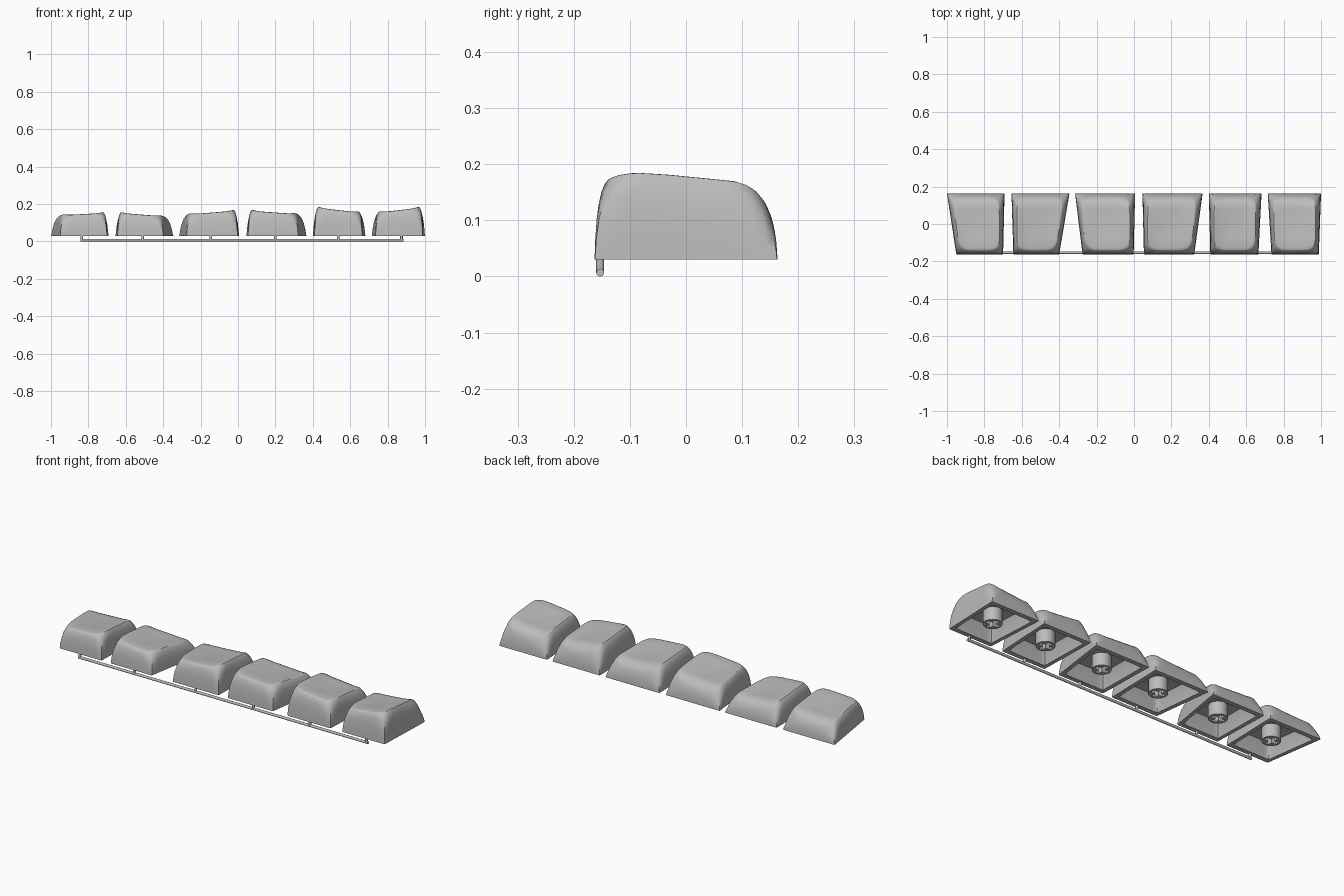
import bpy, bmesh, math
from mathutils import Vector

old = bpy.data.objects.get("Cube")
if old:
    bpy.data.objects.remove(old, do_unlink=True)

grey = bpy.data.materials.new("plain_grey")
grey.use_nodes = True
grey.diffuse_color = (0.5, 0.5, 0.5, 1)
grey.node_tree.nodes["Principled BSDF"].inputs["Base Color"].default_value = (0.5, 0.5, 0.5, 1)

BASE, DEPTH, SIDE = 0.03, 0.163, 16

# Height of the top along y, as the side profile of the tallest cap
PROFILE = [(-.165, .172), (-.145, .179), (-.12, .185), (-.09, .188), (-.03, .184), (.03, .178),
           (.09, .172), (.11, .165), (.125, .155), (.14, .138), (.152, .115), (.165, .09)]


def profile_height(y):
    for (y0, z0), (y1, z1) in zip(PROFILE, PROFILE[1:]):
        if y <= y1:
            return z0 + (z1 - z0) * (y - y0) / (y1 - y0)
    return PROFILE[-1][1]


def rounded_square(n):
    """Points around a unit square whose corners soften as n falls."""
    pts = []
    for side in range(4):
        for i in range(SIDE):
            p = Vector((-1 + 2 * i / SIDE, -1))
            f = (abs(p.x) ** n + abs(p.y) ** n) ** (-1 / n)
            p *= f
            for _ in range(side):
                p = Vector((-p.y, p.x))
            pts.append(p)
    return pts


def finish(ob, angle=35):
    ob.data.materials.clear()
    ob.data.materials.append(grey)
    bpy.ops.object.select_all(action='DESELECT')
    ob.select_set(True)
    bpy.context.view_layer.objects.active = ob
    bpy.ops.object.shade_smooth_by_angle(angle=math.radians(angle))


def make_cap(name, back, front, heights):
    """Hollow cap lofted from a trapezoid base to a dished top."""
    bm = bmesh.new()

    def ring_xy(n, k, scale):
        # k blends from base outline to the smaller top outline
        out = []
        y_lo, y_hi = -DEPTH + .018 * k, DEPTH - .011 * k
        for p in rounded_square(n):
            u, v = p * scale
            y = y_lo + (y_hi - y_lo) * (v + 1) / 2
            t = (v + 1) / 2
            lo = front[0] + (back[0] - front[0]) * t
            hi = front[1] + (back[1] - front[1]) * t
            inset = (.014 + .012 * t) * k
            lo, hi = lo + inset, hi - inset
            out.append((lo + (hi - lo) * (u + 1) / 2, y, (u + 1) / 2))
        return out

    def top_ring(s, k, n, scale=1):
        verts = []
        for x, y, across in ring_xy(n, k, scale):
            peak = heights[0] + (heights[1] - heights[0]) * across
            h = profile_height(y) * peak / .187
            verts.append(bm.verts.new((x, y, BASE + (h - BASE) * s)))
        return verts

    def flat_ring(z, n, scale):
        return [bm.verts.new((x, y, z)) for x, y, _ in ring_xy(n, 0, scale)]

    # Cavity, rim, walls, then dished top
    rings = [flat_ring(.1, 12, .68), flat_ring(.07, 20, .78), flat_ring(BASE, 60, .85)]
    for s, k, n in [(0, 0, 200), (.25, .07, 60), (.5, .2, 24), (.7, .4, 12), (.85, .66, 8), (.95, 1, 5.5)]:
        rings.append(top_ring(s, k, n))
    for r in [.97, .93, .88, .82, .75, .67, .58, .46, .32, .16]:
        s = 1.0 - .09 * (1 - r * r) if r < .97 else .982
        rings.append(top_ring(s, 1, 3 + 2.5 * r, r))
    for a, b in zip(rings, rings[1:]):
        for i in range(len(a)):
            j = (i + 1) % len(a)
            bm.faces.new((a[i], a[j], b[j], b[i]))
    bm.faces.new(rings[0])
    bm.faces.new(rings[-1])
    bmesh.ops.recalc_face_normals(bm, faces=bm.faces)
    me = bpy.data.meshes.new(name)
    bm.to_mesh(me)
    bm.free()
    ob = bpy.data.objects.new(name, me)
    bpy.context.collection.objects.link(ob)
    finish(ob)


def make_stem(name, x):
    """Round post with a cross-shaped socket."""
    cu = bpy.data.curves.new(name, 'CURVE')
    cu.dimensions, cu.fill_mode, cu.extrude = '2D', 'BOTH', .037
    circle = [(.046 * math.cos(a * math.tau / 32), .046 * math.sin(a * math.tau / 32)) for a in range(32)]
    w, l = .011, .036
    cross = []
    for a, b in [(l, -w), (l, w), (w, w)]:
        cross.append(Vector((a, b)))
    cross = [Vector((p.x * c - p.y * s, p.x * s + p.y * c))
             for c, s in [(1, 0), (0, 1), (-1, 0), (0, -1)] for p in cross]
    for pts in (circle, cross):
        sp = cu.splines.new('POLY')
        sp.points.add(len(pts) - 1)
        sp.use_cyclic_u = True
        for q, p in zip(sp.points, pts):
            q.co = (p[0], p[1], 0, 1)
    ob = bpy.data.objects.new(name, cu)
    ob.location = (x, 0, BASE + .039)
    bpy.context.collection.objects.link(ob)
    bpy.ops.object.select_all(action='DESELECT')
    ob.select_set(True)
    bpy.context.view_layer.objects.active = ob
    bpy.ops.object.convert(target='MESH')
    finish(bpy.context.object)


def make_rod(name, start, end, radius=.007):
    a, b = Vector(start), Vector(end)
    bpy.ops.mesh.primitive_cylinder_add(vertices=16, radius=radius, depth=(b - a).length, location=(a + b) / 2,
                                        rotation=(b - a).to_track_quat('Z', 'Y').to_euler())
    ob = bpy.context.object
    ob.name = name
    finish(ob)


# Back edge, front edge, and top heights from right to left, then pin position
CAPS = [
    ((-1.0, -.692), (-.95, -.7), (.145, .158), -.835),
    ((-.655, -.345), (-.645, -.4), (.158, .14), -.51),
    ((-.315, .006), (-.275, -.002), (.15, .17), -.145),
    ((.045, .367), (.053, .322), (.17, .152), .2),
    ((.4, .682), (.408, .665), (.187, .16), .537),
    ((.715, 1.0), (.735, .988), (.16, .187), .874),
]

for i, (back, front, heights, pin_x) in enumerate(CAPS, 1):
    make_cap(f"key_cap_{i}", back, front, heights)
    make_stem(f"cap_stem_{i}", (sum(back) + sum(front)) / 4)
    make_rod(f"sprue_pin_{i}", (pin_x, -.153, .007), (pin_x, -.153, .036))

make_rod("sprue_bar", (-.842, -.153, .007), (.884, -.153, .007))
